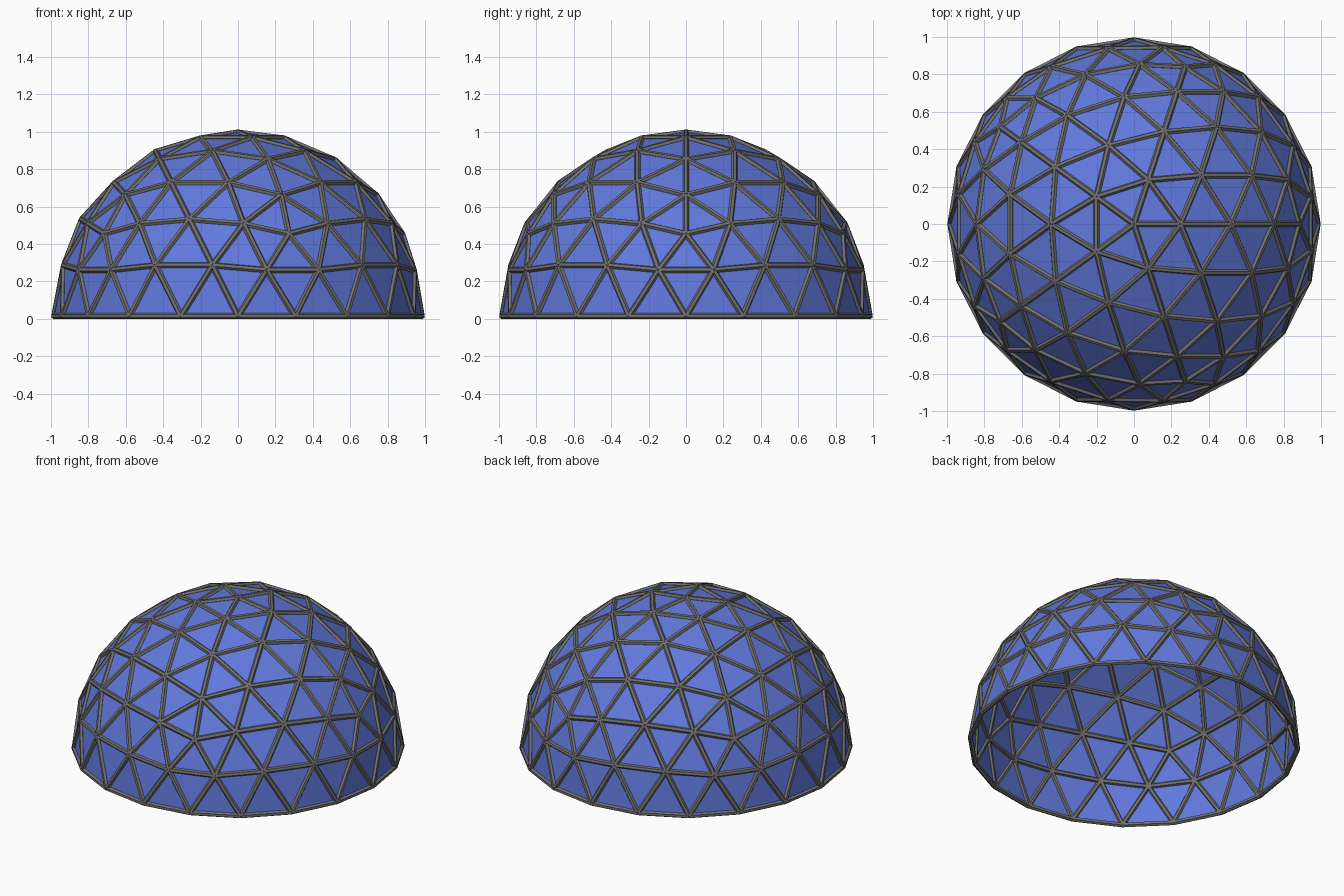
import bpy, bmesh, math
from mathutils import Vector, Matrix

if "Cube" in bpy.data.objects:
    bpy.data.objects.remove(bpy.data.objects["Cube"])

STRUT_R = 0.016          # strut radius
DOME_R = 1.0 - STRUT_R   # radius of the strut centre lines
SIDES = 6


def material(name, color):
    m = bpy.data.materials.new(name)
    m.diffuse_color = color
    m.use_nodes = True
    m.node_tree.nodes["Principled BSDF"].inputs["Base Color"].default_value = m.diffuse_color
    return m


def add_object(name, bm, mat):
    mesh = bpy.data.meshes.new(name)
    bm.to_mesh(mesh)
    bm.free()
    mesh.materials.append(mat)
    obj = bpy.data.objects.new(name, mesh)
    bpy.context.collection.objects.link(obj)
    return obj


# Geodesic shell: each icosahedron edge in four, pushed out to the sphere
shell = bmesh.new()
bmesh.ops.create_icosphere(shell, subdivisions=1, radius=1.0)
bmesh.ops.subdivide_edges(shell, edges=shell.edges[:], cuts=3, use_grid_fill=True)
for v in shell.verts:
    v.co = v.co.normalized() * DOME_R
bmesh.ops.delete(shell, geom=[v for v in shell.verts if v.co.z < -0.01], context='VERTS')

# Raise so the base struts rest on the ground
bmesh.ops.translate(shell, verts=shell.verts[:], vec=(0, 0, STRUT_R * 0.87))
centre = Vector((0, 0, STRUT_R * 0.87))

# Struts: one prism along every edge, flat side facing outward
struts = bmesh.new()
for e in shell.edges:
    a, b = (v.co for v in e.verts)
    mid = (a + b) / 2
    along = (b - a).normalized()
    out = (mid - centre).normalized()
    side = out.cross(along)
    rings = []
    for end in (a, b):
        ring = []
        for i in range(SIDES):
            t = 2 * math.pi * i / SIDES
            ring.append(struts.verts.new(
                end + (side * math.cos(t) + out * math.sin(t)) * STRUT_R))
        rings.append(ring)
    for i in range(SIDES):
        j = (i + 1) % SIDES
        struts.faces.new((rings[0][i], rings[1][i], rings[1][j], rings[0][j]))
    struts.faces.new(rings[0])
    struts.faces.new(rings[1][::-1])
bmesh.ops.recalc_face_normals(struts, faces=struts.faces[:])

add_object("dome_struts", struts, material("strut_grey", (0.16, 0.16, 0.16, 1)))
add_object("dome_panels", shell, material("panel_blue", (0.12, 0.19, 0.72, 1)))
